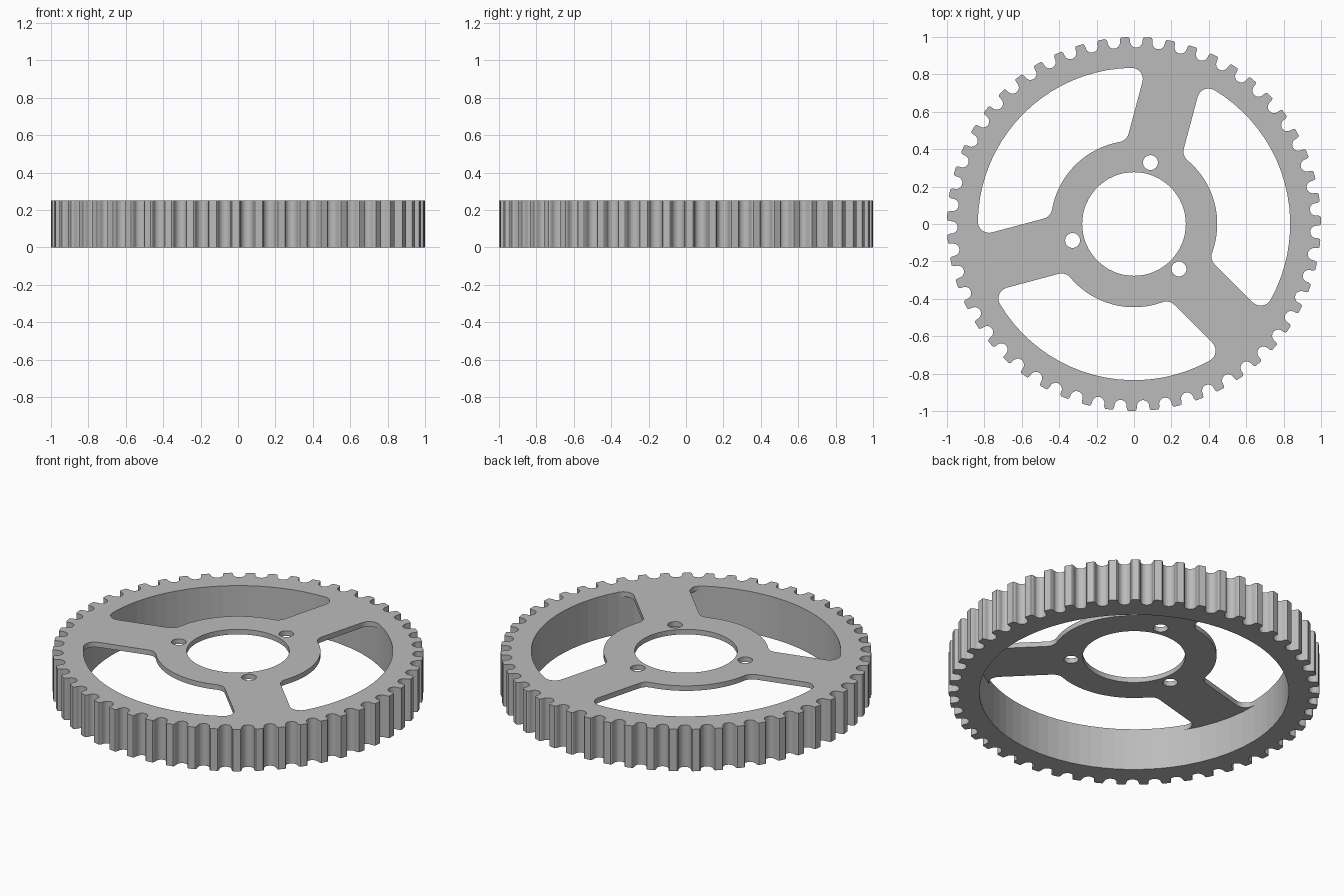
import bpy
import bmesh
from math import radians, sin, cos, asin, sqrt, pi

cube = bpy.data.objects.get("Cube")
if cube:
    bpy.data.objects.remove(cube, do_unlink=True)

TOP, WEB = 0.25, 0.22            # top of wheel, underside of thin web
RIM, HUB, BORE = 0.835, 0.445, 0.277
HALF, FILLET = 0.153, 0.06       # spoke half width, window corner radius
TEETH, GROOVE = 51, radians(89.3)
SPOKES = [radians(75 + 120 * k) for k in range(3)]


def arc(cx, cy, r, a, b, n):
    return [(cx + r * cos(a + (b - a) * i / n), cy + r * sin(a + (b - a) * i / n))
            for i in range(n + 1)]


def circle(cx, cy, r, n):
    return arc(cx, cy, r, 0, 2 * pi, n)[:-1]


def rotate(pts, a):
    return [(x * cos(a) - y * sin(a), x * sin(a) + y * cos(a)) for x, y in pts]


def tooth_outline():
    # half groove: round root, then flared flank up to the tooth tip
    half = arc(0.976, 0, 0.033, pi, pi / 2, 6) + [(0.985, 0.034), (0.994, 0.037), (0.999, 0.042)]
    groove = [(x, -y) for x, y in reversed(half)] + half[1:]
    pts = []
    for k in range(TEETH):
        pts += rotate(groove, GROOVE + 2 * pi * k / TEETH)
    return pts


# Window corners, measured from the spoke centre line
off = HALF + FILLET
r_out, r_in = RIM - FILLET, HUB + FILLET
a_out, a_in = asin(off / r_out), asin(off / r_in)
x_out, x_in = sqrt(r_out ** 2 - off ** 2), sqrt(r_in ** 2 - off ** 2)
SPAN = radians(120)


def window_inner():
    # edge from the rim, down one spoke, round the hub and up the next spoke
    side = arc(x_out, off, FILLET, a_out, -pi / 2, 8)
    side += arc(x_in, off, FILLET, -pi / 2, a_in - pi, 6)
    other = rotate([(x, -y) for x, y in reversed(side)], SPAN)
    hub = arc(0, 0, HUB, a_in, SPAN - a_in, 16)
    return side + hub[1:-1] + other


outline = tooth_outline()
inner = window_inner()
rim_arc = arc(0, 0, RIM, SPAN - a_out, a_out, 20)
spoke_arc = arc(0, 0, RIM, -a_out, a_out, 5)
windows = [rotate(inner + rim_arc[1:-1], a) for a in SPOKES]
rim_circle, web_edge = [], []
for a in SPOKES:
    rim_circle += rotate(spoke_arc + rim_arc[::-1][1:-1], a)
    web_edge += rotate(spoke_arc + inner[1:-1], a)
bore = circle(0, 0, BORE, 64)
bolts = [circle(0.34 * cos(a), 0.34 * sin(a), 0.04, 24) for a in SPOKES]

bm = bmesh.new()
cache = {}


def vert(p, z):
    key = (round(p[0], 5), round(p[1], 5), z)
    if key not in cache:
        cache[key] = bm.verts.new((p[0], p[1], z))
    return cache[key]


def wall(loop, z0, z1):
    for p, q in zip(loop, loop[1:] + loop[:1]):
        bm.faces.new((vert(p, z0), vert(q, z0), vert(q, z1), vert(p, z1)))


def cap(loops, z, up):
    edges = []
    for loop in loops:
        for p, q in zip(loop, loop[1:] + loop[:1]):
            u, v = vert(p, z), vert(q, z)
            edges.append(bm.edges.get((u, v)) or bm.edges.new((u, v)))
    bmesh.ops.triangle_fill(bm, use_beauty=True, edges=edges, normal=(0, 0, up))


# Toothed rim, full height
wall(outline, 0, TOP)
wall(rim_circle, 0, WEB)
# Thin web: windows, bore and bolt holes
for hole in windows + [bore] + bolts:
    wall(hole, WEB, TOP)
# Flat faces: rim bottom, web underside, common top
cap([outline, rim_circle], 0, -1)
cap([web_edge, bore] + bolts, WEB, -1)
cap([outline, bore] + windows + bolts, TOP, 1)
bmesh.ops.recalc_face_normals(bm, faces=bm.faces)

mesh = bpy.data.meshes.new("toothed_wheel")
bm.to_mesh(mesh)
bm.free()
wheel = bpy.data.objects.new("toothed_wheel", mesh)
bpy.context.collection.objects.link(wheel)

# Plain grey metal
grey = bpy.data.materials.new("grey_metal")
grey.use_nodes = True
colour = (0.5, 0.5, 0.5, 1)
grey.diffuse_color = colour
grey.node_tree.nodes["Principled BSDF"].inputs["Base Color"].default_value = colour
mesh.materials.append(grey)
